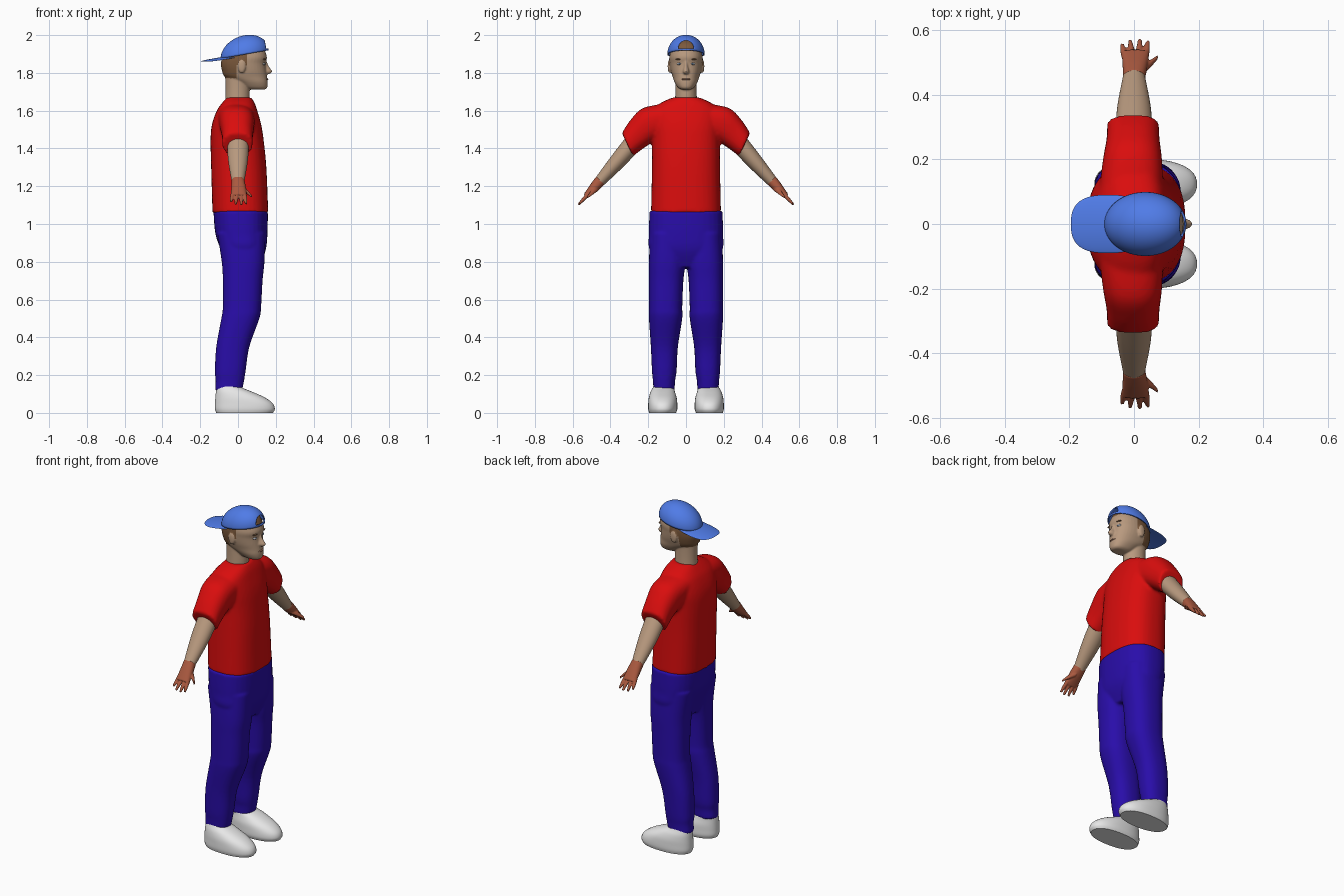
import bpy
import bmesh
from math import cos, sin, pi, radians
from mathutils import Vector, Matrix

if "Cube" in bpy.data.objects:
    bpy.data.objects.remove(bpy.data.objects["Cube"], do_unlink=True)


def material(name, r, g, b):
    mat = bpy.data.materials.new(name)
    mat.use_nodes = True
    mat.diffuse_color = (r, g, b, 1)
    mat.node_tree.nodes["Principled BSDF"].inputs["Base Color"].default_value = (r, g, b, 1)
    return mat


SKIN = material("skin", .48, .32, .21)
HAND = material("tanned hand", .4, .1, .05)
SHIRT = material("red cotton", .7, .004, .004)
DENIM = material("blue denim", .022, .004, .4)
CAP = material("light blue cap", .08, .2, .8)
SHOE = material("white shoe", .8, .8, .8)
HAIR = material("brown hair", .2, .1, .045)
EYE = material("eye white", .7, .7, .72)
IRIS = material("blue grey iris", .1, .16, .25)
LIP = material("lip", .34, .17, .11)

X, Y, Z = Vector((1, 0, 0)), Vector((0, 1, 0)), Vector((0, 0, 1))
ARM_DIR = Vector((0, .68, -.73))
ARM_UP = Vector((0, .73, .68))


def spline(keys, steps):
    """Smooth in-between rows of a list of number tuples."""
    rows = []
    for i in range(len(keys) - 1):
        a, b, c, d = (keys[max(i - 1, 0)], keys[i], keys[i + 1], keys[min(i + 2, len(keys) - 1)])
        for s in range(steps):
            t = s / steps
            rows.append([q + t * (r - p) / 2 + t * t * (p - 2.5 * q + 2 * r - e / 2)
                         + t ** 3 * (e - p + 3 * (q - r)) / 2
                         for p, q, r, e in zip(a, b, c, d)])
    return rows + [list(keys[-1])]


def loft(bm, keys, u, v, power=2, flip=1, sides=40, steps=5):
    """Closed tube of rounded rings; each key is x, y, z, radius along u, radius along v."""
    rings = []
    for x, y, z, ru, rv in spline(keys, steps):
        ring = []
        for k in range(sides):
            c, s = cos(2 * pi * k / sides), sin(2 * pi * k / sides)
            fit = (abs(c) ** power + abs(s) ** power) ** (-1 / power)
            p = Vector((x, y, z)) + u * (ru * c * fit) + v * (rv * s * fit)
            ring.append(bm.verts.new((p.x, p.y * flip, p.z)))
        rings.append(ring)
    for a, b in zip(rings, rings[1:]):
        for k in range(sides):
            n = (k + 1) % sides
            bm.faces.new((a[k], a[n], b[n], b[k]))
    bm.faces.new(rings[0])
    bm.faces.new(rings[-1])


def column(bm, rows, power=2, flip=1):
    """Upright loft; each row is height, back, front, inner side, outer side."""
    loft(bm, [((b + f) / 2, (i + o) / 2, z, (f - b) / 2, (o - i) / 2)
              for z, b, f, i, o in rows], X, Y, power, flip)


def ellipsoid(bm, centre, radii, segments=24):
    place = Matrix.Translation(centre) @ Matrix.Diagonal((*radii, 1))
    return bmesh.ops.create_uvsphere(bm, u_segments=segments, v_segments=segments // 2,
                                     radius=1, matrix=place)["verts"]


def apply(ob, kind, **settings):
    mod = ob.modifiers.new(kind.title(), kind)
    for key, value in settings.items():
        setattr(mod, key, value)
    bpy.context.view_layer.objects.active = ob
    bpy.ops.object.modifier_apply(modifier=mod.name)


def finish(name, bm, *mats, voxel=0, relax=0, angle=40):
    """Turn the bmesh into an object, optionally fusing its overlapping pieces."""
    bmesh.ops.recalc_face_normals(bm, faces=bm.faces)
    mesh = bpy.data.meshes.new(name)
    bm.to_mesh(mesh)
    bm.free()
    for mat in mats:
        mesh.materials.append(mat)
    ob = bpy.data.objects.new(name, mesh)
    bpy.context.collection.objects.link(ob)
    if voxel:
        apply(ob, "REMESH", mode="VOXEL", voxel_size=voxel)
        apply(ob, "SMOOTH", factor=.5, iterations=relax)
        if not ob.data.materials:
            for mat in mats:
                ob.data.materials.append(mat)
    for other in bpy.context.selected_objects:
        other.select_set(False)
    ob.select_set(True)
    bpy.context.view_layer.objects.active = ob
    bpy.ops.object.shade_smooth_by_angle(angle=radians(angle))
    return ob


def even(rows):
    """Rows with one half width become rows with both sides."""
    return [(z, b, f, -w, w) for z, b, f, w in rows]


SIDES = (("left", 1), ("right", -1))

# Shirt: body and two short sleeves fused together
bm = bmesh.new()
column(bm, even([(1.06, -.135, .16, .185), (1.3, -.142, .15, .18), (1.45, -.145, .135, .18),
                 (1.53, -.137, .122, .185), (1.6, -.112, .102, .178),
                 (1.64, -.085, .088, .135), (1.67, -.058, .07, .07)]), 2.5)
for _, flip in SIDES:
    loft(bm, [(-.01, .08, 1.56, .1, .085), (-.005, .19, 1.53, .092, .092),
              (-.003, .26, 1.475, .082, .082), (-.003, .31, 1.42, .08, .068)],
         X, Vector((0, .43, .9)), 2.4, flip)
finish("shirt", bm, SHIRT, voxel=.009, relax=5, angle=60)

# Trousers: hips and two legs fused together
bm = bmesh.new()
column(bm, even([(1.07, -.13, .158, .193), (.95, -.12, .156, .196), (.86, -.09, .146, .19),
                 (.77, -.06, .11, .1)]), 2.5)
for _, flip in SIDES:
    column(bm, [(.95, -.11, .145, 0, .19), (.8, -.086, .14, .003, .196), (.7, -.08, .13, .014, .196),
                (.56, -.08, .122, .02, .196), (.5, -.088, .113, .02, .196),
                (.35, -.115, .06, .043, .186), (.22, -.122, .04, .05, .18),
                (.17, -.118, .032, .058, .175), (.12, -.121, .022, .06, .172)], 2.4, flip)
finish("trousers", bm, DENIM, voxel=.008, relax=3, angle=60)

for side, flip in SIDES:
    # Shoe
    bm = bmesh.new()
    column(bm, [(0, -.115, .185, .053, .195), (.02, -.122, .195, .046, .2),
                (.05, -.122, .184, .046, .2), (.08, -.12, .145, .049, .197),
                (.11, -.117, .08, .058, .188), (.135, -.112, .02, .065, .175),
                (.16, -.1, 0, .075, .165)], 2.3, flip)
    finish(side + "_shoe", bm, SHOE)

    # Forearm
    bm = bmesh.new()
    loft(bm, [(0, .27, 1.44, .058, .05), (0, .36, 1.335, .052, .043), (0, .46, 1.222, .033, .029)],
         X, ARM_UP, 2, flip)
    finish(side + "_forearm", bm, SKIN)

    # Hand with four fingers and a thumb
    bm = bmesh.new()
    loft(bm, [(0, .452, 1.232, .034, .03), (.003, .485, 1.195, .038, .026),
              (.004, .53, 1.148, .042, .015)], X, ARM_UP, 2.3, flip)
    for root, tip, reach in ((-.028, -.037, .045), (-.007, -.012, .062),
                             (.015, .018, .066), (.035, .043, .058)):
        start = Vector((root, .515, 1.16))
        end = Vector((tip, .525, 1.15)) + ARM_DIR * reach
        loft(bm, [(*start, .011, .011), (*((start + end) / 2), .01, .01), (*end, .006, .006)],
             X, ARM_UP, 2, flip, 12)
    loft(bm, [(.02, .475, 1.19, .02, .018), (.05, .495, 1.168, .013, .012),
              (.074, .517, 1.145, .007, .007)], ARM_DIR, ARM_UP, 2, flip, 12)
    finish(side + "_hand", bm, HAND, voxel=.004, relax=2, angle=60)

# Head: neck, skull, nose and ears fused; hair is chosen by position
bm = bmesh.new()
column(bm, even([(1.6, -.07, .06, .062), (1.68, -.066, .062, .057), (1.74, -.066, .06, .055),
                 (1.8, -.07, .06, .055)]))
column(bm, even([(1.712, .06, .14, .026), (1.722, .03, .154, .043), (1.75, -.01, .157, .06),
                 (1.78, -.07, .154, .071), (1.81, -.084, .15, .08), (1.85, -.09, .147, .086),
                 (1.89, -.08, .152, .087), (1.95, -.055, .125, .07), (1.975, -.02, .085, .04)]), 2.25)
column(bm, even([(1.868, .12, .15, .008), (1.835, .12, .163, .011), (1.808, .12, .181, .017),
                 (1.794, .12, .168, .013)]))
for _, flip in SIDES:
    ellipsoid(bm, (.02, .088 * flip, 1.835), (.021, .009, .036))
head = finish("head", bm, SKIN, HAIR, voxel=.005, relax=2, angle=70)
for face in head.data.polygons:
    x, y, z = face.center
    back = x < -.008 and z > 1.772
    sideburn = x < .048 and z > 1.84 and abs(y) < .09
    face.material_index = int(back or sideburn or z > 1.916)

# Eyes, brows and mouth
for side, flip in SIDES:
    for part, mat, x, y, z, radii in (("eye", EYE, .133, .034, 1.848, (.011, .015, .007)),
                                      ("iris", IRIS, .141, .034, 1.848, (.005, .006, .006)),
                                      ("brow", HAIR, .138, .036, 1.872, (.01, .02, .004))):
        bm = bmesh.new()
        ellipsoid(bm, (x, y * flip, z), radii, 16)
        finish(side + "_" + part, bm, mat)
bm = bmesh.new()
ellipsoid(bm, (.148, 0, 1.766), (.013, .025, .006))
finish("mouth", bm, LIP)

# Cap crown: tilted half dome shell with an arched opening over the forehead
bm = bmesh.new()
dome = ellipsoid(bm, (0, 0, 0), (.127, .099, .101), 64)
bmesh.ops.delete(bm, geom=[v for v in dome if v.co.z < -.001], context="VERTS")
for v in bm.verts:
    v.co += Vector((.035, 0, 1.898 + .17 * v.co.x))
crown = finish("cap_crown", bm, CAP)
apply(crown, "SOLIDIFY", thickness=.007, offset=-1)

bm = bmesh.new()
arch = [bm.verts.new((.07, .041 * cos(pi * k / 16), 1.929 + .042 * sin(pi * k / 16)))
        for k in range(17)]
front = bmesh.ops.extrude_face_region(bm, geom=[bm.faces.new(arch)])["geom"]
bmesh.ops.translate(bm, vec=X * .2, verts=[g for g in front if isinstance(g, bmesh.types.BMVert)])
cutter = finish("opening_cutter", bm, CAP)
cutter.hide_render = True
apply(crown, "BOOLEAN", operation="DIFFERENCE", solver="EXACT", object=cutter)
bpy.data.objects.remove(cutter, do_unlink=True)

# Cap brim: thin cambered plate worn towards the back
bm = bmesh.new()
for v in ellipsoid(bm, (0, 0, 0), (1, 1, 1), 48):
    x, y, z = v.co
    flat = (x * x + y * y) ** .5
    fit = flat / max((abs(x) ** 2.7 + abs(y) ** 2.7) ** (1 / 2.7), .0001)
    x, y = x * fit * .115, y * fit * .09
    v.co = (x - .08, y, 1.88 + z * .005 + .16 * x - 1.3 * y * y)
finish("cap_brim", bm, CAP, angle=60)
